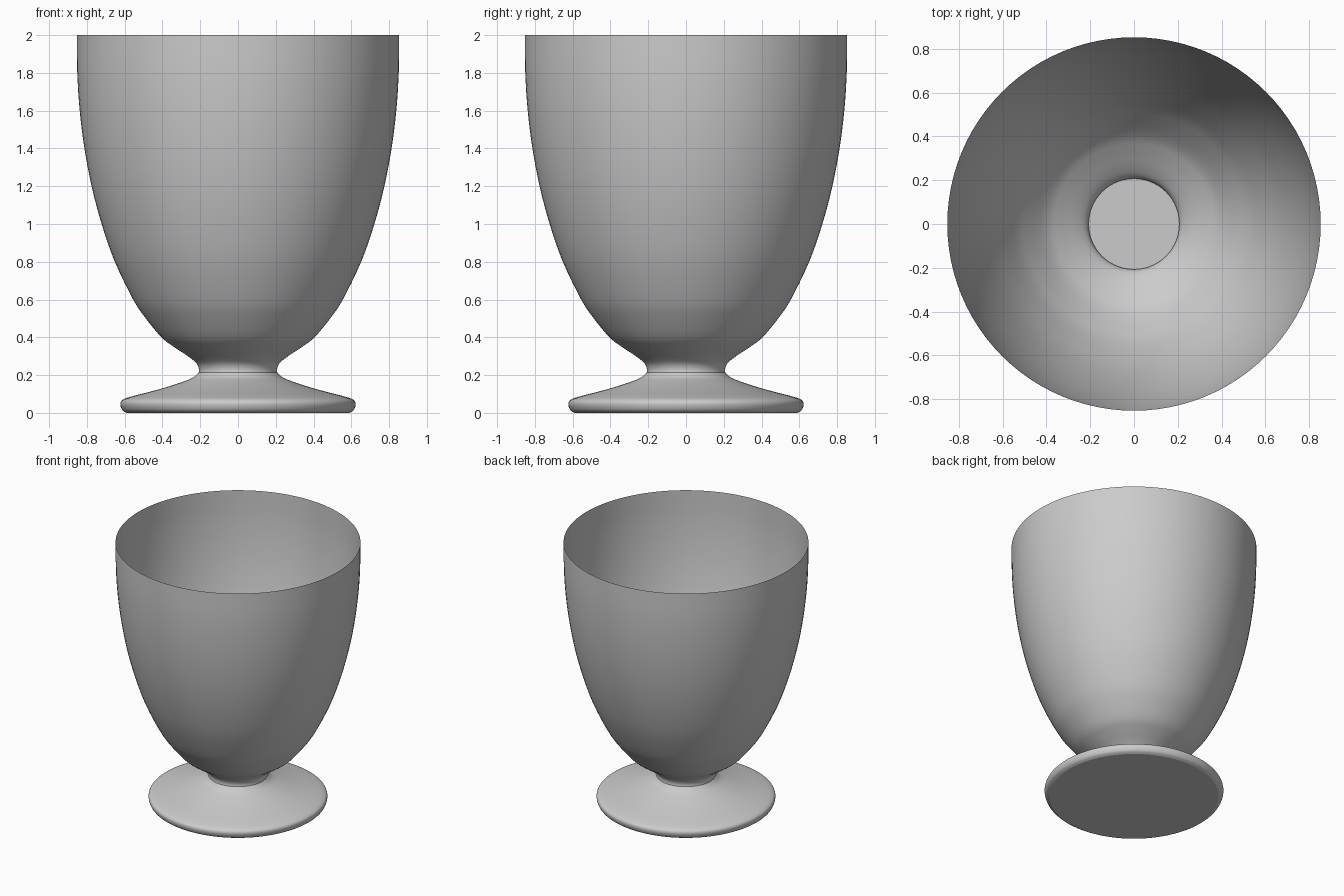
import bpy, bmesh, math

if "Cube" in bpy.data.objects:
    bpy.data.objects.remove(bpy.data.objects["Cube"])

SEGMENTS = 96

grey = bpy.data.materials.new("plain grey")
grey.diffuse_color = (0.6, 0.6, 0.6, 1)
grey.use_nodes = True
grey.node_tree.nodes["Principled BSDF"].inputs["Base Color"].default_value = grey.diffuse_color


def smooth_path(pts, steps=4):
    """Catmull-Rom curve through the (radius, height) points."""
    p = [pts[0]] + pts + [pts[-1]]
    out = []
    for i in range(1, len(p) - 2):
        a, b, c, d = p[i - 1:i + 3]
        for s in range(steps):
            t = s / steps
            out.append(tuple(0.5 * (2 * b[k] + (c[k] - a[k]) * t
                       + (2 * a[k] - 5 * b[k] + 4 * c[k] - d[k]) * t * t
                       + (3 * b[k] - a[k] - 3 * c[k] + d[k]) * t ** 3) for k in (0, 1)))
    return out + [pts[-1]]


def lathe(name, profile, cap_start=False, cap_end=False):
    """Turn a profile around z, optionally closing its ends with flat discs."""
    bm = bmesh.new()
    rings = [[bm.verts.new((r * math.cos(2 * math.pi * i / SEGMENTS),
                            r * math.sin(2 * math.pi * i / SEGMENTS), z))
              for i in range(SEGMENTS)] for r, z in profile]
    for low, high in zip(rings, rings[1:]):
        for i in range(SEGMENTS):
            j = (i + 1) % SEGMENTS
            bm.faces.new((low[i], low[j], high[j], high[i]))
    if cap_start:
        bm.faces.new(rings[0][::-1])
    if cap_end:
        bm.faces.new(rings[-1])
    mesh = bpy.data.meshes.new(name)
    bm.to_mesh(mesh)
    bm.free()
    mesh.materials.append(grey)
    obj = bpy.data.objects.new(name, mesh)
    bpy.context.collection.objects.link(obj)
    bpy.ops.object.select_all(action='DESELECT')
    obj.select_set(True)
    bpy.context.view_layer.objects.active = obj
    bpy.ops.object.shade_smooth_by_angle(angle=math.radians(25))
    return obj


# Foot: flat base, thin rounded edge and sloping top, closed by the cup floor
foot = [(0.59, 0.0), (0.61, 0.012), (0.62, 0.03), (0.623, 0.05), (0.615, 0.066),
        (0.59, 0.079), (0.53, 0.096), (0.47, 0.111), (0.38, 0.136), (0.3, 0.162),
        (0.24, 0.186), (0.208, 0.215)]
lathe("foot", smooth_path(foot), cap_start=True, cap_end=True)

# Bowl: thin open shell rising from the neck
bowl = [(0.208, 0.215), (0.208, 0.237), (0.222, 0.265), (0.265, 0.3), (0.34, 0.35),
        (0.405, 0.4), (0.488, 0.5), (0.555, 0.6), (0.652, 0.8), (0.722, 1.0),
        (0.775, 1.2), (0.813, 1.4), (0.838, 1.6), (0.851, 1.8), (0.853, 2.0)]
lathe("bowl", smooth_path(bowl))
